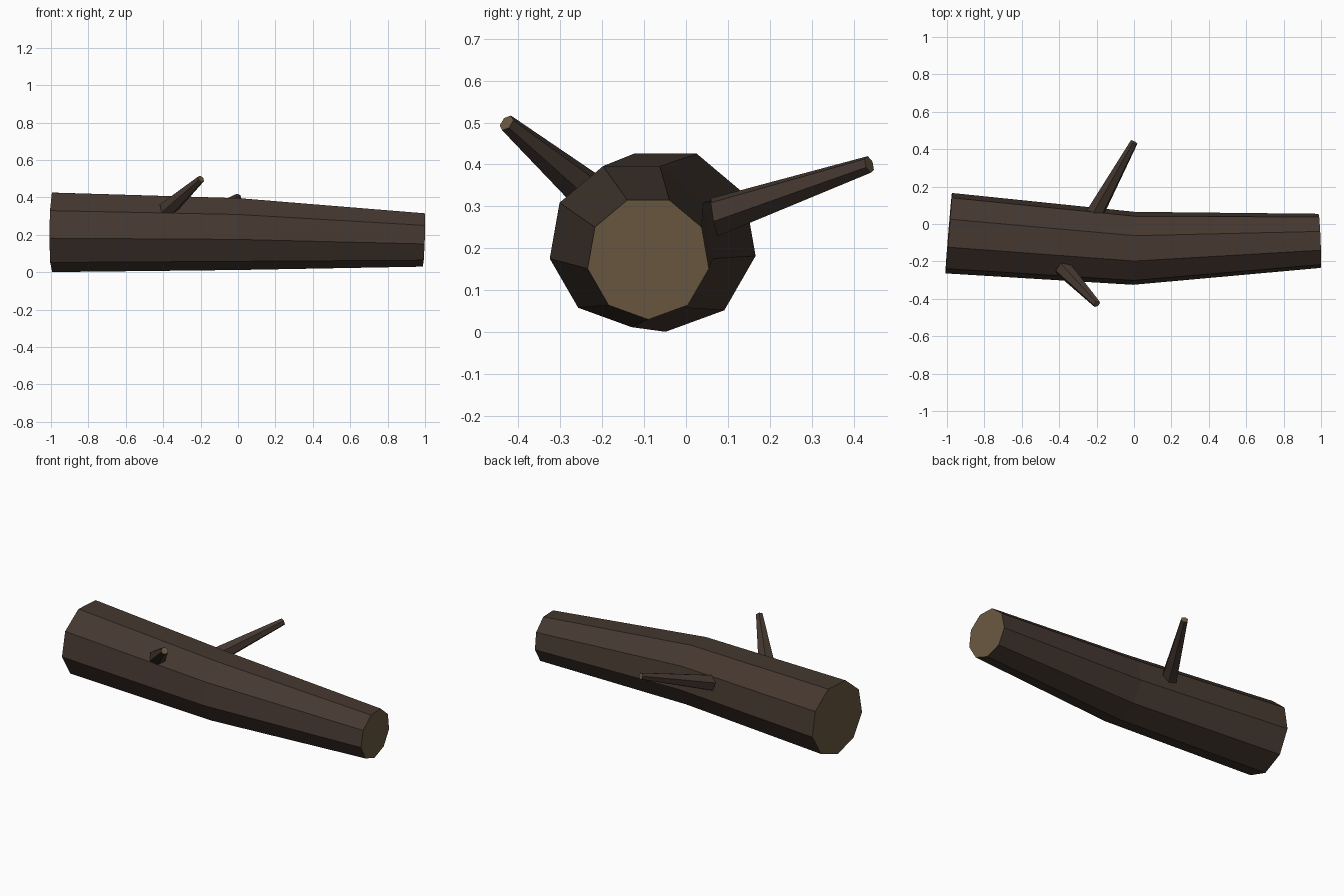
import bpy, bmesh, math
from mathutils import Vector

if "Cube" in bpy.data.objects:
    bpy.data.objects.remove(bpy.data.objects["Cube"])


def material(name, rgb):
    m = bpy.data.materials.new(name)
    m.diffuse_color = (*rgb, 1)
    m.use_nodes = True
    m.node_tree.nodes["Principled BSDF"].inputs["Base Color"].default_value = m.diffuse_color
    return m


bark = material("dark_bark", (0.060, 0.040, 0.030))
wood = material("cut_wood", (0.145, 0.098, 0.051))


def tapered_tube(name, points, radii, sides, phase, cap_start):
    """Flat-sided tube along a path, each ring square to the path."""
    pts = [Vector(p) for p in points]
    bm = bmesh.new()
    rings = []
    for i, (p, r) in enumerate(zip(pts, radii)):
        before = (p - pts[i - 1]).normalized() if i else Vector()
        after = (pts[i + 1] - p).normalized() if i < len(pts) - 1 else Vector()
        t = (before + after).normalized()
        side = Vector((0, 0, 1)).cross(t).normalized()
        up = t.cross(side)
        ring = []
        for k in range(sides):
            a = phase + math.tau * k / sides
            ring.append(bm.verts.new(p + r * (math.sin(a) * side + math.cos(a) * up)))
        rings.append(ring)
    for a, b in zip(rings, rings[1:]):
        for k in range(sides):
            n = (k + 1) % sides
            bm.faces.new((a[k], a[n], b[n], b[k]))
    # Cut ends show bare wood
    start, end = bm.faces.new(rings[0]), bm.faces.new(rings[-1])
    end.material_index = 1
    start.material_index = 1 if cap_start else 0
    bmesh.ops.recalc_face_normals(bm, faces=bm.faces)
    me = bpy.data.meshes.new(name)
    bm.to_mesh(me)
    bm.free()
    me.materials.append(bark)
    me.materials.append(wood)
    ob = bpy.data.objects.new(name, me)
    bpy.context.collection.objects.link(ob)
    return ob


# Bent log, flat on top with an edge along the bottom
tapered_tube("trunk", [(-0.991, -0.049, 0.220), (0, -0.130, 0.210), (0.993, -0.090, 0.177)],
             [0.219, 0.198, 0.147], 9, math.pi, True)

# Broken side branches
tapered_tube("back_branch", [(-0.21, 0.055, 0.27), (0.0, 0.437, 0.40)],
             [0.049, 0.021], 6, math.radians(10), False)
tapered_tube("front_branch", [(-0.38, -0.235, 0.335), (-0.198, -0.428, 0.499)],
             [0.049, 0.021], 6, math.radians(10), False)
